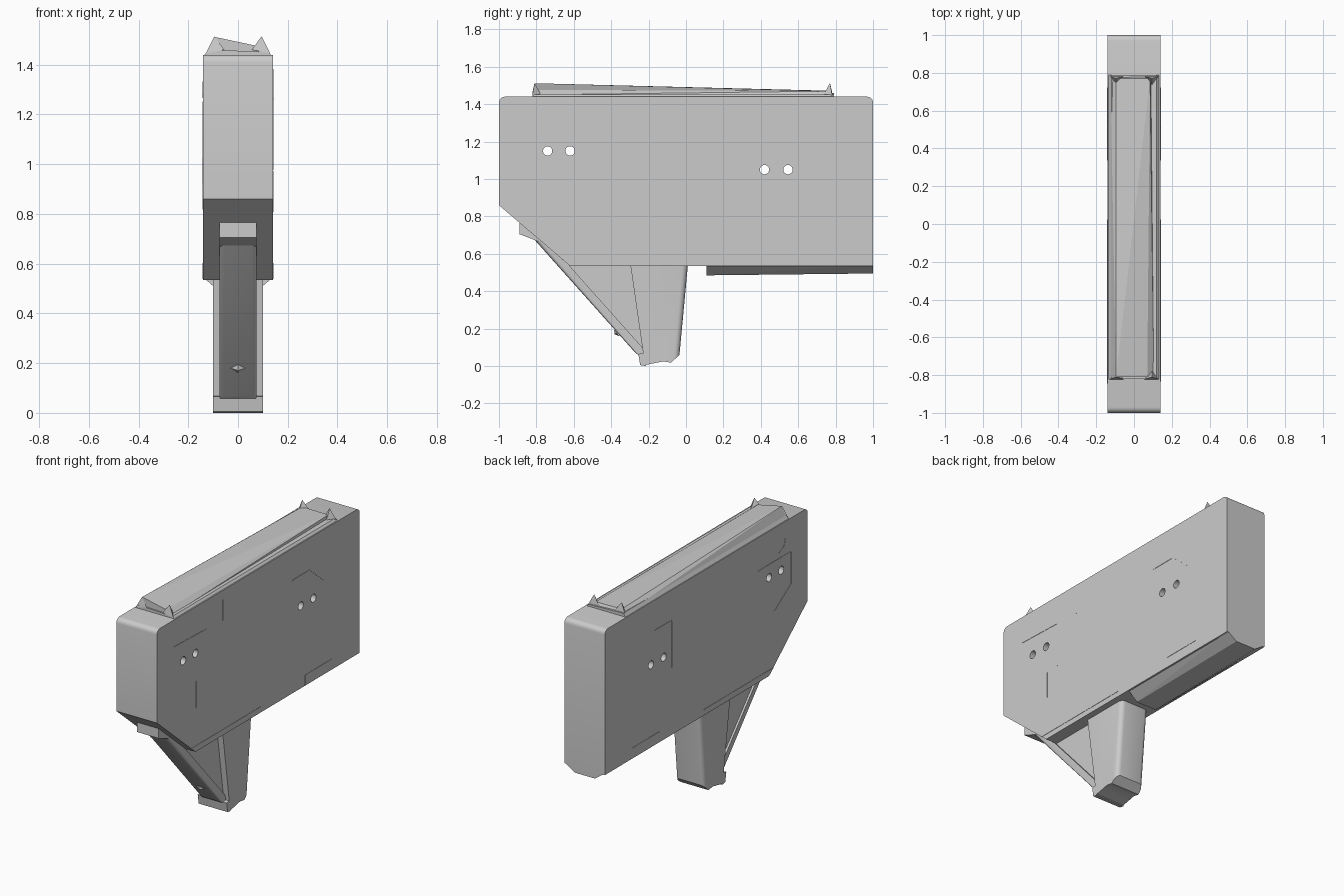
import bpy, bmesh, math
from mathutils import Vector

cube = bpy.data.objects.get("Cube")
if cube:
    bpy.data.objects.remove(cube, do_unlink=True)

gray = bpy.data.materials.new("plain_gray")
gray.use_nodes = True
gray.diffuse_color = (0.6, 0.6, 0.6, 1)
shader = gray.node_tree.nodes["Principled BSDF"]
shader.inputs["Base Color"].default_value = gray.diffuse_color
shader.inputs["Roughness"].default_value = 0.7


def finish(name, bm, smooth=True):
    bmesh.ops.recalc_face_normals(bm, faces=bm.faces)
    mesh = bpy.data.meshes.new(name)
    bm.to_mesh(mesh)
    bm.free()
    mesh.materials.append(gray)
    obj = bpy.data.objects.new(name, mesh)
    bpy.context.collection.objects.link(obj)
    bpy.ops.object.select_all(action='DESELECT')
    obj.select_set(True)
    bpy.context.view_layer.objects.active = obj
    if smooth:
        bpy.ops.object.shade_smooth_by_angle(angle=math.radians(35))
    return obj


def slab(name, profile, half, round_rule=None, radius=0.03):
    """Extrude a (y, z) outline across x, rounding the edges picked by a rule."""
    bm = bmesh.new()
    face = bm.faces.new([bm.verts.new((-half, y, z)) for y, z in profile])
    new = bmesh.ops.extrude_face_region(bm, geom=[face])["geom"]
    bmesh.ops.translate(bm, vec=(2 * half, 0, 0),
                        verts=[v for v in new if isinstance(v, bmesh.types.BMVert)])
    if round_rule:
        edges = [e for e in bm.edges if round_rule(*[v.co for v in e.verts])]
        bmesh.ops.bevel(bm, geom=edges, offset=radius, segments=4,
                        profile=0.5, affect='EDGES')
    return finish(name, bm)


def hull(name, points):
    bm = bmesh.new()
    for p in points:
        bm.verts.new(p)
    bmesh.ops.convex_hull(bm, input=bm.verts)
    return finish(name, bm, False)


def across(a, b):
    return abs(a.x - b.x) > 0.01


# Main housing with rounded top ends
body = slab("housing", [(-1, 0.86), (-0.62, 0.535), (1, 0.535), (1, 1.44), (-1, 1.44)],
            0.14, lambda a, b: across(a, b) and a.z > 1.4)

# Round pin holes straight through the housing
bm = bmesh.new()
for y, z in [(-0.74, 1.15), (-0.62, 1.15), (0.42, 1.05), (0.545, 1.05)]:
    ring = bmesh.ops.create_cone(bm, cap_ends=True, segments=20, radius1=0.025,
                                 radius2=0.025, depth=0.5)["verts"]
    for v in ring:
        v.co = Vector((v.co.z, v.co.x + y, v.co.y + z))
cutter = finish("hole_cutter", bm, False)
cutter.hide_render = True
bpy.context.view_layer.objects.active = body
mod = body.modifiers.new("holes", 'BOOLEAN')
mod.object = cutter
mod.solver = 'EXACT'
bpy.ops.object.select_all(action='DESELECT')
body.select_set(True)
# The cut must sit before the smoothing modifier
bpy.ops.object.modifier_move_to_index(modifier="holes", index=0)
bpy.ops.object.modifier_apply(modifier="holes")
bpy.data.objects.remove(cutter, do_unlink=True)

# Grip, rounded on its rear edges
slab("grip", [(-0.3, 0.56), (-0.22, 0.005), (-0.17, 0.015), (-0.12, 0.025),
              (-0.08, 0.018), (-0.035, 0.06), (0.012, 0.56)], 0.1,
     lambda a, b: not across(a, b) and min(a.y, b.y) > -0.05 and abs(a.z - b.z) > 0.2)
hull("grip_toe", [(x, y, z) for x in (-0.1, 0.1)
                  for y, z in ((-0.255, 0.065), (-0.245, 0.005), (-0.215, 0.0), (-0.22, 0.07))])

# Sloping brace in front of the grip: web, outer band and upper lip
slab("brace_web", [(-0.78, 0.66), (-0.25, 0.07), (-0.22, 0.07), (-0.28, 0.56), (-0.62, 0.56)], 0.062)
slab("brace_band", [(-0.81, 0.675), (-0.27, 0.07), (-0.235, 0.045), (-0.225, 0.09), (-0.76, 0.69)],
     0.075, lambda a, b: not across(a, b) and (a - b).length > 0.5 and a.z + b.z < 0.76, 0.018)
slab("brace_lip", [(-0.89, 0.77), (-0.89, 0.705), (-0.8, 0.67), (-0.74, 0.66), (-0.85, 0.765)], 0.075)
hull("brace_stud", [(-0.03, -0.37, 0.18), (0.03, -0.37, 0.18), (0, -0.385, 0.195),
                    (0, -0.355, 0.16), (0, -0.382, 0.17)])

# Chamfered rail under the rear
hull("lower_rail", [(s * x, y, z) for s in (-1, 1)
                    for x, y, z in ((0.135, 0.11, 0.54), (0.135, 1, 0.54),
                                    (0.07, 0.11, 0.485), (0.07, 1, 0.495))])

# Top cover: base strip, leaning sheet and four pointed corners
hull("top_base", [(x, y, z) for x, z in ((-0.138, 1.435), (0.138, 1.435), (-0.12, 1.46), (0.12, 1.452))
                  for y in (-0.82, 0.79)])
hull("top_sheet", [(-0.095, -0.81, 1.512), (-0.095, 0.77, 1.472), (0.07, -0.81, 1.477),
                   (0.085, 0.77, 1.47), (-0.125, -0.81, 1.45), (-0.125, 0.78, 1.45),
                   (0.105, -0.81, 1.45), (0.09, 0.78, 1.45)])
for side, sx in (("right", -1), ("left", 1)):
    for end, y, out in (("front", -0.81, -1), ("rear", 0.77, 1)):
        hull(f"top_point_{end}_{side}",
             [(sx * 0.095, y, 1.514), (sx * 0.13, y + out * 0.012, 1.445),
              (sx * 0.055, y + out * 0.012, 1.46), (sx * 0.095, y - out * 0.035, 1.45)])


def panel_lines(name, side, paths):
    """Narrow raised seams following (y, z) paths on one side of the housing."""
    bm = bmesh.new()
    for path in paths:
        for (y0, z0), (y1, z1) in zip(path, path[1:]):
            length = math.hypot(y1 - y0, z1 - z0)
            angle = math.atan2(z1 - z0, y1 - y0)
            verts = bmesh.ops.create_cube(bm, size=1)["verts"]
            for v in verts:
                u, w = v.co.y * (length + 0.005), v.co.z * 0.005
                v.co = Vector((side * 0.14 + v.co.x * 0.004,
                               (y0 + y1) / 2 + u * math.cos(angle) - w * math.sin(angle),
                               (z0 + z1) / 2 + u * math.sin(angle) + w * math.cos(angle)))
    finish(name, bm, False)


# Seams shared by both sides, then those of each side
shared = [[(-0.66, 0.57), (0.02, 0.57)], [(0.465, 0.54), (0.465, 0.6), (0.72, 0.6)]]
panel_lines("right_seams", -1, shared + [
    [(0.51, 1.25), (0.34, 1.25), (0.34, 0.96)],
    [(-0.52, 1.23), (-0.84, 1.23), (-0.84, 1.03), (-0.67, 0.92), (-0.67, 0.82)],
    [(-0.78, 1.33), (-0.77, 1.29), (-0.72, 1.27)]])
panel_lines("left_seams", 1, shared + [
    [(0.34, 1.24), (0.51, 1.24), (0.64, 1.13)],
    [(-0.83, 1.27), (-0.52, 1.26), (-0.52, 0.98)],
    [(-0.35, 1.38), (-0.35, 1.255)], [(-0.61, 0.97), (-0.61, 0.81)]])
